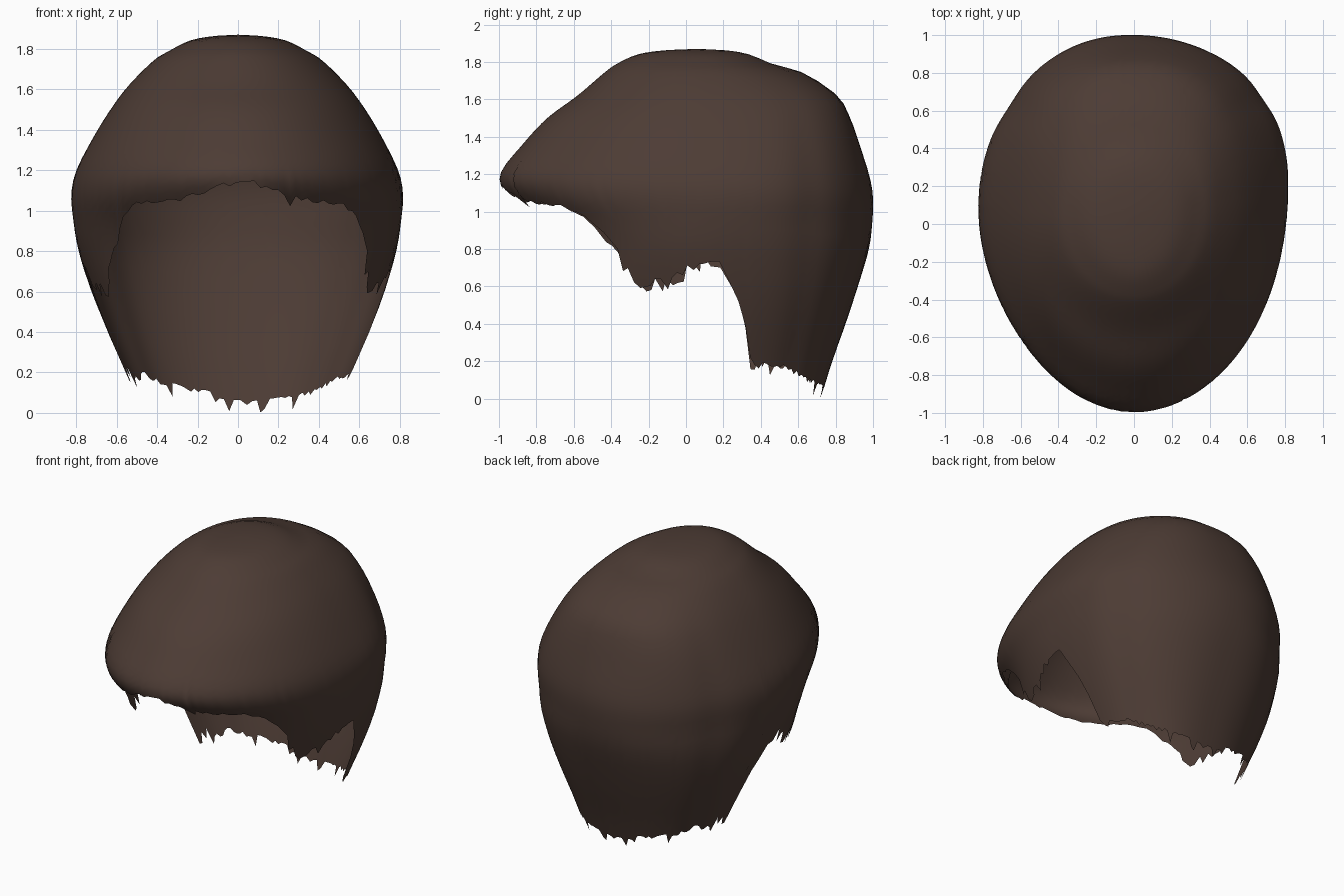
import bpy, bmesh, math, random

if "Cube" in bpy.data.objects:
    bpy.data.objects.remove(bpy.data.objects["Cube"])

random.seed(4)
COLS, ROWS = 168, 30

# Horizontal sections from crown to nape:
# z, half width, front y, back y, y of widest point, squareness of the back
SECTIONS = [
    (1.87, 0.00, 0.06, 0.06, 0.06, 2.0),
    (1.862, 0.13, -0.12, 0.22, 0.06, 2.0),
    (1.84, 0.24, -0.26, 0.34, 0.06, 2.1),
    (1.79, 0.34, -0.37, 0.46, 0.07, 2.2),
    (1.74, 0.42, -0.44, 0.63, 0.08, 2.25),
    (1.62, 0.54, -0.58, 0.81, 0.10, 2.35),
    (1.50, 0.63, -0.74, 0.88, 0.12, 2.35),
    (1.36, 0.715, -0.87, 0.93, 0.14, 2.25),
    (1.20, 0.795, -0.99, 0.98, 0.16, 2.1),
    (1.08, 0.82, -0.95, 1.00, 0.15, 2.1),
    (0.95, 0.81, -0.80, 0.995, 0.13, 2.15),
    (0.80, 0.785, -0.70, 0.975, 0.12, 2.3),
    (0.60, 0.725, -0.70, 0.915, 0.15, 2.4),
    (0.40, 0.65, -0.60, 0.85, 0.18, 2.4),
    (0.20, 0.565, -0.40, 0.78, 0.20, 2.4),
    (0.00, 0.48, -0.25, 0.72, 0.24, 2.4),
]

# Hem height by angle away from the back (degrees)
HEM = [(0, 0.05), (22, 0.07), (42, 0.11), (60, 0.17), (79, 0.20), (81, 0.36),
       (83.5, 0.54), (87, 0.68), (92, 0.74), (97, 0.70), (105, 0.63), (113, 0.60),
       (117, 0.58), (122, 0.70), (128, 0.82), (135, 0.97), (141, 1.03),
       (158, 1.05), (170, 1.11), (180, 1.15)]


def section(s):
    """Smoothly blended section at position s along the list."""
    n = len(SECTIONS)
    i = min(int(s), n - 2)
    t = s - i
    p0, p1, p2, p3 = (SECTIONS[max(0, min(n - 1, i + k))] for k in (-1, 0, 1, 2))
    return [0.5 * (2 * b + (c - a) * t + (2 * a - 5 * b + 4 * c - d) * t * t
                   + (3 * b - a - 3 * c + d) * t ** 3)
            for a, b, c, d in zip(p0, p1, p2, p3)]


def position_at(z):
    """Section position whose height is z."""
    lo, hi = 0.0, len(SECTIONS) - 1.0
    for _ in range(30):
        mid = (lo + hi) / 2
        lo, hi = (mid, hi) if section(mid)[0] > z else (lo, mid)
    return lo


def hem_height(deg):
    for (a, za), (b, zb) in zip(HEM, HEM[1:]):
        if deg <= b:
            return za + (zb - za) * (deg - a) / (b - a)
    return HEM[-1][1]


def surface_point(ang, s):
    z, w, front, back, mid, square = section(s)
    si, k = math.sin(ang), math.cos(ang)
    if k > 0:
        x = w * math.copysign(abs(si) ** (2 / square), si)
        dy = (back - mid) * k ** (2 / square)
    else:
        x, dy = w * si, (mid - front) * k
    # Shallow combed groove behind each ear and gentle unevenness
    deg = math.degrees(abs(ang))
    low = max(0.0, min(1.0, (1.75 - z) / 0.5))
    wave = 1 - 0.012 * low * math.exp(-((deg - 55) / 8) ** 2)
    wave += 0.005 * math.sin(5 * ang + 3 * z) * low
    # Slight lean to one side at the back and at the tip of the fringe
    lean = low * (0.012 * max(0.0, k) + 0.02 * max(0.0, -k) ** 3)
    # Sides sit a little askew above the ears
    skew = 0.06 * x * max(0.0, 1 - abs(k)) * max(0.0, min(1.0, (z - 0.75) / 0.3))
    return (x * wave + lean, mid + dy * wave + skew, max(z, 0.0))


# Hair cap: one open sheet from the crown to a ragged hem
bm = bmesh.new()
crown = bm.verts.new(surface_point(0, 0))
columns = []
for c in range(COLS):
    ang = -math.pi + 2 * math.pi * c / COLS
    deg = math.degrees(abs(ang))
    ragged = 0.045 if 70 < deg < 122 else 0.014
    tip = hem_height(deg) + random.uniform(-ragged, ragged)
    if ang < 0 and 12 < deg < 60:
        tip += 0.04
    if random.random() < 0.06:
        tip -= 0.05
    end = position_at(max(tip, 0.002))
    columns.append([bm.verts.new(surface_point(ang, end * r / ROWS))
                    for r in range(1, ROWS + 1)])
for c in range(COLS):
    a, b = columns[c], columns[(c + 1) % COLS]
    bm.faces.new((crown, a[0], b[0]))
    for r in range(ROWS - 1):
        bm.faces.new((a[r], a[r + 1], b[r + 1], b[r]))
bmesh.ops.recalc_face_normals(bm, faces=bm.faces)
bm.normal_update()
if crown.normal.z < 0:
    bmesh.ops.reverse_faces(bm, faces=bm.faces)

mesh = bpy.data.meshes.new("hair_cap")
bm.to_mesh(mesh)
bm.free()
hair = bpy.data.objects.new("hair_cap", mesh)
bpy.context.collection.objects.link(hair)
for p in mesh.polygons:
    p.use_smooth = True

brown = bpy.data.materials.new("dark_brown")
brown.diffuse_color = (0.074, 0.045, 0.035, 1)
brown.use_nodes = True
brown.node_tree.nodes["Principled BSDF"].inputs["Base Color"].default_value = brown.diffuse_color
mesh.materials.append(brown)
